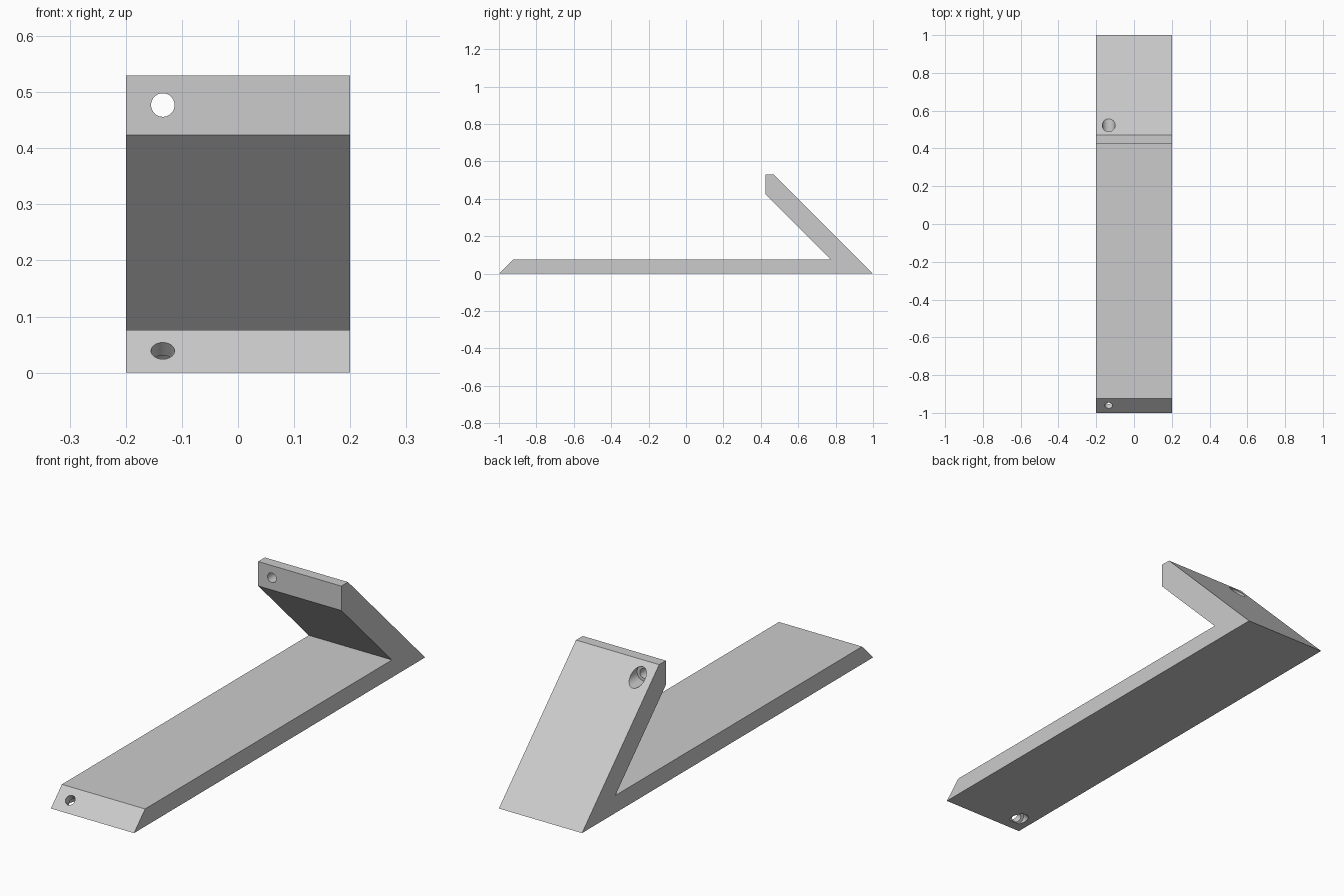
import bpy, bmesh
from mathutils import Vector

cube = bpy.data.objects.get("Cube")
if cube:
    bpy.data.objects.remove(cube, do_unlink=True)

HALF_WIDTH = 0.2
HOLE_X = -0.134

grey = bpy.data.materials.new("light grey")
grey.use_nodes = True
colour = (0.6, 0.6, 0.6, 1)
grey.diffuse_color = colour
grey.node_tree.nodes["Principled BSDF"].inputs["Base Color"].default_value = colour

# Bracket: side profile (y, z) extruded across the width
profile = [(-1, 0), (1, 0), (0.47, 0.53), (0.424, 0.53),
           (0.424, 0.424), (0.772, 0.076), (-0.924, 0.076)]
bm = bmesh.new()
face = bm.faces.new([bm.verts.new((-HALF_WIDTH, y, z)) for y, z in profile])
side = bmesh.ops.extrude_face_region(bm, geom=[face])["geom"]
bmesh.ops.translate(bm, vec=(2 * HALF_WIDTH, 0, 0),
                    verts=[v for v in side if isinstance(v, bmesh.types.BMVert)])
bmesh.ops.recalc_face_normals(bm, faces=bm.faces)
mesh = bpy.data.meshes.new("angled_bracket")
bm.to_mesh(mesh)
bm.free()
mesh.materials.append(grey)
bracket = bpy.data.objects.new("angled_bracket", mesh)
bpy.context.collection.objects.link(bracket)


def drill(origin, axis, start, end, radius):
    """Cut a round hole along axis, between two distances from origin."""
    axis = Vector(axis).normalized()
    bpy.ops.mesh.primitive_cylinder_add(
        vertices=40, radius=radius, depth=end - start,
        location=Vector(origin) + axis * (start + end) / 2,
        rotation=axis.to_track_quat('Z', 'Y').to_euler())
    cutter = bpy.context.object
    cutter.name = "hole_cutter"
    cutter.hide_render = True
    cutter.data.materials.append(grey)
    bpy.ops.object.select_all(action='DESELECT')
    bracket.select_set(True)
    bpy.context.view_layer.objects.active = bracket
    cut = bracket.modifiers.new("hole", 'BOOLEAN')
    cut.operation = 'DIFFERENCE'
    cut.solver = 'EXACT'
    cut.object = cutter
    bpy.ops.object.modifier_apply(modifier=cut.name)
    bpy.data.objects.remove(cutter, do_unlink=True)


# Counterbored screw holes: upper lip (level) and front bevel (square to it)
for origin, axis, floor in [
        ((HOLE_X, 0.424, 0.477), (0, 1, 0), 0.055),
        ((HOLE_X, -0.961, 0.039), (0, 1, -1), 0.033)]:
    drill(origin, axis, -0.05, 0.15, 0.021)
    drill(origin, axis, floor, 0.2, 0.034)

bpy.ops.object.shade_smooth_by_angle()
